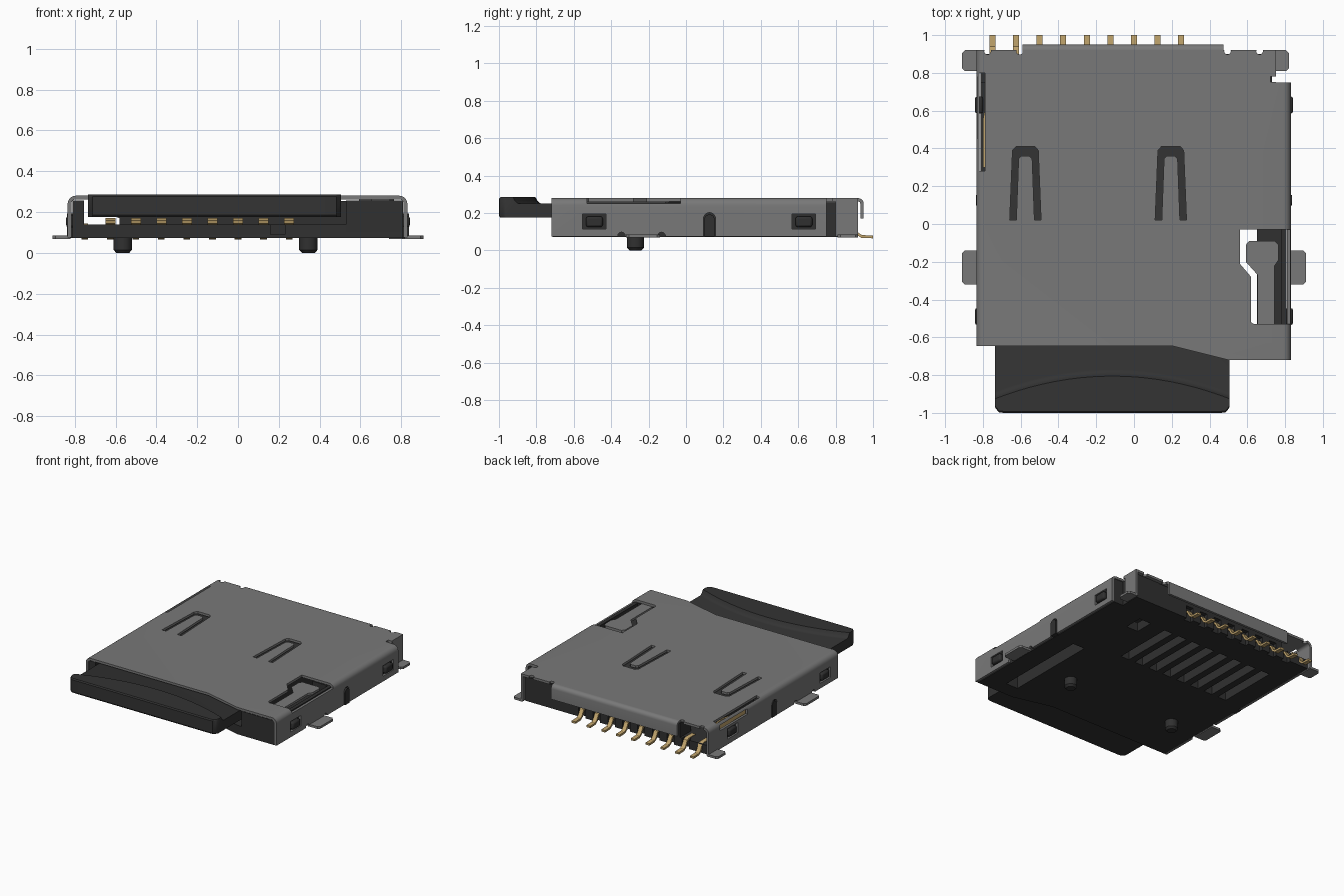
import bpy, bmesh, math
from mathutils import Vector

cube = bpy.data.objects.get("Cube")
if cube:
    bpy.data.objects.remove(cube, do_unlink=True)


def material(name, rgb, rough=0.6):
    m = bpy.data.materials.new(name)
    m.use_nodes = True
    m.diffuse_color = (*rgb, 1)
    bsdf = next(n for n in m.node_tree.nodes if n.type == 'BSDF_PRINCIPLED')
    bsdf.inputs["Base Color"].default_value = (*rgb, 1)
    bsdf.inputs["Roughness"].default_value = rough
    return m


STEEL = material("steel grey", (0.19, 0.19, 0.19))
BLACK = material("black plastic", (0.03, 0.03, 0.03))
CARD = material("card black", (0.033, 0.033, 0.033))
GOLD = material("contact gold", (0.53, 0.37, 0.15))
made = []


def loft(name, sections, mat):
    """Skin matching closed cross-sections and cap both ends."""
    bm = bmesh.new()
    rings = [[bm.verts.new(p) for p in s] for s in sections]
    n = len(rings[0])
    for r, s in zip(rings, rings[1:]):
        for i in range(n):
            j = (i + 1) % n
            bm.faces.new((r[i], r[j], s[j], s[i]))
    bm.faces.new(rings[0])
    bm.faces.new(rings[-1][::-1])
    bmesh.ops.recalc_face_normals(bm, faces=bm.faces)
    me = bpy.data.meshes.new(name)
    bm.to_mesh(me)
    bm.free()
    ob = bpy.data.objects.new(name, me)
    bpy.context.collection.objects.link(ob)
    if mat:
        me.materials.append(mat)
        made.append(ob)
    return ob


def prism(name, pts, axis, a, b, mat=None):
    """Extrude a 2D outline along an axis from a to b."""
    place = {'x': lambda p, t: (t, p[0], p[1]),
             'y': lambda p, t: (p[0], t, p[1]),
             'z': lambda p, t: (p[0], p[1], t)}[axis]
    return loft(name, [[place(p, t) for p in pts] for t in (a, b)], mat)


def rect(u0, u1, v0, v1):
    return [(u0, v0), (u1, v0), (u1, v1), (u0, v1)]


def box(name, x, y, z, mat=None):
    return prism(name, rect(*x, *y), 'z', *z, mat)


def circle(u, v, r, n=16):
    return [(u + r * math.cos(i * math.tau / n), v + r * math.sin(i * math.tau / n)) for i in range(n)]


def arc(u, v, r, a0, a1, n=5):
    return [(u + r * math.cos(math.radians(a0 + (a1 - a0) * i / n)),
             v + r * math.sin(math.radians(a0 + (a1 - a0) * i / n))) for i in range(n + 1)]


def strip(path, t):
    """Outline of a bent sheet of thickness t, to the right of the path."""
    off = []
    for i, p in enumerate(path):
        q = Vector(path[max(i - 1, 0)])
        r = Vector(path[min(i + 1, len(path) - 1)])
        d = (r - q).normalized()
        off.append((p[0] + d.y * t, p[1] - d.x * t))
    return list(path) + off[::-1]


def boolean(ob, other, op='DIFFERENCE'):
    mod = ob.modifiers.new("cut", 'BOOLEAN')
    mod.operation, mod.object, mod.solver = op, other, 'EXACT'
    bpy.context.view_layer.objects.active = ob
    bpy.ops.object.modifier_apply(modifier=mod.name)
    bpy.data.objects.remove(other, do_unlink=True)


def cut_box(ob, x, y, z):
    boolean(ob, box("cutter", x, y, z))


def bevel(ob, w):
    m = ob.modifiers.new("bevel", 'BEVEL')
    m.width, m.segments = w, 2


# Steel shell: bent sheet, trimmed at the front and the back corner
bend = ([(-0.835, 0.075)] + arc(-0.795, 0.24, 0.04, 180, 90)
        + arc(0.79, 0.24, 0.04, 90, 0) + [(0.83, 0.075)])
shell = prism("shell", strip(bend, 0.018), 'y', -0.72, 0.92, STEEL)
boolean(shell, prism("cutter", [(-1, -0.8), (0.5, -0.8), (0.5, -0.72), (0.2, -0.645), (-1, -0.645)], 'z', 0, 0.4))
cut_box(shell, (0.752, 0.9), (0.75, 1), (0, 0.4))
cut_box(shell, (0.722, 0.8), (0.752, 0.782), (0.2, 0.4))
# Spring tongues
for cx in (-0.575, 0.195):
    u = [(-0.083, 0.02), (-0.068, 0.39), (-0.05, 0.41), (0.05, 0.41), (0.068, 0.39), (0.083, 0.02),
         (0.048, 0.02), (0.036, 0.345), (0.022, 0.36), (-0.022, 0.36), (-0.036, 0.345), (-0.048, 0.02)]
    boolean(shell, prism("cutter", [(cx + x, y) for x, y in u], 'z', 0.2, 0.4))
# Lever window and switch slot
window = [(0.56, -0.03), (0.56, -0.21), (0.62, -0.28), (0.62, -0.52), (0.635, -0.53), (0.9, -0.53), (0.9, -0.03)]
boolean(shell, prism("cutter", window, 'z', 0.25, 0.4))
cut_box(shell, (-0.818, -0.79), (0.28, 0.80), (0.22, 0.4))
cut_box(shell, (-0.9, -0.79), (0.45, 0.78), (0.215, 0.255))
# Round notches along the back edge
for x in (-0.775, -0.605, 0.495, 0.665):
    boolean(shell, prism("cutter", circle(x, 0.915, 0.018, 12), 'z', 0.2, 0.4))
# Clip windows, rib slots and tab reliefs in both side walls
for s in (-1, 1):
    wx = sorted((s * 0.80, s * 0.9))
    for y in (-0.49, 0.63):
        cut_box(shell, wx, (y - 0.063, y + 0.063), (0.115, 0.195))
    slot = [(0.093, 0.0), (0.158, 0.0)] + arc(0.1255, 0.17, 0.0325, 0, 180, 8)
    boolean(shell, prism("cutter", slot, 'x', *wx))
    for y in (-0.345, -0.13):
        boolean(shell, prism("cutter", circle(y, 0.078, 0.02, 12), 'x', *wx))

# Back flap and inset rear corner wall
flap = [(0.90, 0.28)] + arc(0.92, 0.25, 0.03, 90, 0) + [(0.95, 0.17)]
prism("back_flap", strip(flap, 0.018), 'x', -0.59, 0.475, STEEL)
box("rear_corner_wall", (0.734, 0.752), (0.80, 0.92), (0.075, 0.265), STEEL)

# Solder tabs
for name, x0, x1, y0, y1 in (("front_left_tab", 0.815, 0.91, -0.32, -0.14),
                             ("front_right_tab", -0.91, -0.82, -0.32, -0.14),
                             ("rear_left_tab", 0.74, 0.82, 0.81, 0.92),
                             ("rear_right_tab", -0.91, -0.82, 0.81, 0.92)):
    c = 0.015
    out, inn = (x1, x0) if x1 > 0 else (x0, x1)
    k = math.copysign(c, out)
    prism(name, [(inn, y0), (out - k, y0), (out, y0 + c), (out, y1 - c), (out - k, y1), (inn, y1)],
          'z', 0.068, 0.085, STEEL)

# Ejector lever inside the window
lever = [(0.655, -0.54), (0.655, -0.27), (0.592, -0.20), (0.592, -0.11), (0.61, -0.09),
         (0.745, -0.09), (0.765, -0.11), (0.765, -0.19), (0.745, -0.22), (0.745, -0.54)]
prism("lever", lever, 'z', 0.245, 0.262, STEEL)

# Plastic base: floor, rails and rear wall
floor = [(-0.812, -0.64), (0.2, -0.64), (0.5, -0.715), (0.808, -0.715), (0.808, 0.75),
         (0.73, 0.75), (0.73, 0.90), (-0.812, 0.90)]
base = prism("base", floor, 'z', 0.072, 0.14, BLACK)
rail = [(0.53, -0.715), (0.808, -0.715), (0.808, 0.75), (0.73, 0.75), (0.73, 0.90), (0.53, 0.90)]
boolean(base, prism("rail", rail, 'z', 0.10, 0.257), 'UNION')
boolean(base, box("rail", (-0.812, -0.755), (-0.64, 0.75), (0.10, 0.257)), 'UNION')
boolean(base, box("wall", (-0.58, 0.60), (0.77, 0.90), (0.10, 0.255)), 'UNION')
cut_box(base, (-0.9, -0.76), (0.27, 0.80), (0.17, 0.3))
# Slots under the contacts, ejector slit and spring pocket
contact_x = [-0.625 + 0.125 * i for i in range(8)]
for x in contact_x:
    cut_box(base, (x - 0.036, x + 0.036), (0.20, 0.67), (0, 0.3))
cut_box(base, (0.42, 0.52), (0.54, 0.68), (0, 0.16))
cut_box(base, (0.55, 0.65), (-0.60, 0.12), (0, 0.4))
cut_box(base, (0.60, 0.78), (-0.53, -0.03), (0.18, 0.4))
cut_box(base, (0.16, 0.23), (-0.8, -0.45), (0.09, 0.2))
# Recesses between the contact tails
for x in contact_x:
    cut_box(base, (x - 0.03, x + 0.03), (0.87, 1), (0.06, 0.17))

# Side clips and ribs
for s, side in ((1, "left"), (-1, "right")):
    x = sorted((s * 0.80, s * 0.842))
    for y, pos in ((-0.49, "front"), (0.63, "rear")):
        bevel(box(f"{side}_{pos}_clip", x, (y - 0.045, y + 0.045), (0.125, 0.182), BLACK), 0.012)
    rib = [(0.098, 0.074), (0.153, 0.074)] + arc(0.1255, 0.165, 0.0275, 0, 180, 8)
    prism(f"{side}_rib", rib, 'x', *sorted((s * 0.80, s * 0.837)), BLACK)

# Locating pegs
for x, side in ((0.345, "left"), (-0.565, "right")):
    loft(f"{side}_peg", [[(px, py, z) for px, py in circle(x, -0.27, r, 24)]
                         for z, r in ((0.08, 0.045), (0.015, 0.045), (0.0, 0.032))], BLACK)

# Memory card with an arched, raised finger lip
CX, HALF = -0.115, 0.62
sections = []
for i in range(25):
    x = CX + HALF * math.cos(math.pi * (1 - i / 24))
    edge = HALF - abs(x - CX)
    front = -1 + 0.03 * max(0, 1 - edge / 0.03) ** 2
    y = -0.805 - 0.12 * ((x - CX) / HALF) ** 2
    sec = [(front + 0.008, 0.175), (front, 0.185), (front, 0.277), (front + 0.008, 0.285), (y, 0.285),
           (y + 0.010, 0.266), (y + 0.022, 0.254), (y + 0.035, 0.250), (0.72, 0.250), (0.72, 0.175)]
    sections.append([(x, *p) for p in sec])
loft("memory_card", sections, CARD)

# Gold contact tips and solder tails
for i, x in enumerate(contact_x):
    tip = [(0.05, 0.158), (0.09, 0.170), (0.13, 0.158), (0.20, 0.142)]
    prism(f"contact_tip_{i + 1}", strip(tip, 0.014), 'x', x - 0.025, x + 0.025, GOLD)
tail = [(0.80, 0.145), (0.88, 0.145), (0.90, 0.135), (0.922, 0.095), (0.94, 0.082), (1.0, 0.080)]
for i in range(9):
    x = -0.75 + 0.125 * i
    prism(f"solder_tail_{i + 1}", strip(tail, 0.015), 'x', x - 0.016, x + 0.016, GOLD)

# Card detection switch blade
prism("switch_blade", strip([(-0.80, 0.30), (-0.80, 0.55), (-0.775, 0.68), (-0.79, 0.78)], 0.012),
      'z', 0.18, 0.245, GOLD)

bpy.ops.object.select_all(action='DESELECT')
for ob in made:
    ob.select_set(True)
bpy.context.view_layer.objects.active = shell
bpy.ops.object.shade_smooth_by_angle()
